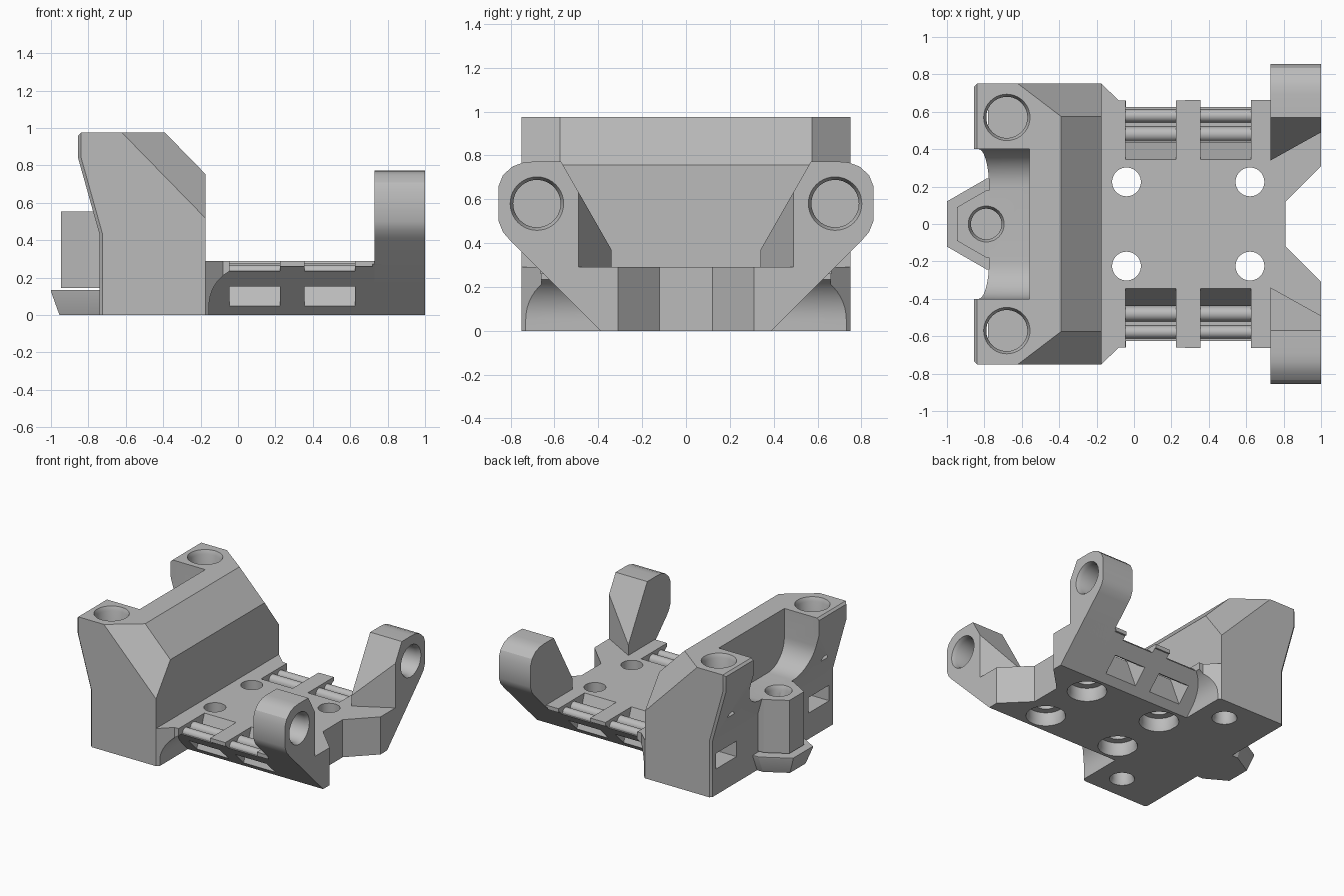
import bpy, bmesh, math
from mathutils import Vector

old = bpy.data.objects.get("Cube")
if old:
    bpy.data.objects.remove(old, do_unlink=True)

grey = bpy.data.materials.new("matte grey")
grey.use_nodes = True
grey.diffuse_color = (0.5, 0.5, 0.5, 1)
for node in grey.node_tree.nodes:
    if node.type == 'BSDF_PRINCIPLED':
        node.inputs["Base Color"].default_value = (0.5, 0.5, 0.5, 1)
        node.inputs["Roughness"].default_value = 0.6


def finish(name, bm):
    bmesh.ops.recalc_face_normals(bm, faces=bm.faces)
    me = bpy.data.meshes.new(name)
    bm.to_mesh(me)
    bm.free()
    me.materials.append(grey)
    ob = bpy.data.objects.new(name, me)
    bpy.context.collection.objects.link(ob)
    return ob


def place(axis, p, t):
    u, v = p
    return {'X': (t, u, v), 'Y': (u, t, v), 'Z': (u, v, t)}[axis]


def loft(name, axis, rings):
    """Solid through rings of 2D points, each ring at its own depths."""
    bm = bmesh.new()
    loops = [[bm.verts.new(place(axis, p, t)) for p, t in ring] for ring in rings]
    n = len(loops[0])
    for a, b in zip(loops, loops[1:]):
        for i in range(n):
            j = (i + 1) % n
            bm.faces.new((a[i], a[j], b[j], b[i]))
    bm.faces.new(loops[0])
    bm.faces.new(loops[-1])
    return finish(name, bm)


def prism(name, axis, pts, a, b):
    return loft(name, axis, [[(p, a) for p in pts], [(p, b) for p in pts]])


def box(name, x0, x1, y0, y1, z0, z1):
    return prism(name, 'Z', [(x0, y0), (x1, y0), (x1, y1), (x0, y1)], z0, z1)


def arc(cx, cy, r, a0, a1, n):
    return [(cx + r * math.cos(math.radians(a0 + (a1 - a0) * i / n)),
             cy + r * math.sin(math.radians(a0 + (a1 - a0) * i / n))) for i in range(n + 1)]


def bore(axis, centre, top, r, depth, lip=0.014, d=1):
    """Round hole cutter with a chamfered mouth."""
    rings = []
    for rad, t in ((r + lip, top + 0.05 * d), (r + lip, top),
                   (r, top - 0.03 * d), (r, top - depth * d)):
        rings.append([(p, t) for p in arc(*centre, rad, 0, 360, 40)[:-1]])
    return loft("bore_cutter", axis, rings)


def cut(ob, cutters, keep=False):
    for c in cutters:
        c.hide_render = True
        m = ob.modifiers.new("cut", 'BOOLEAN')
        m.operation, m.solver, m.object = 'DIFFERENCE', 'EXACT', c
    bpy.context.view_layer.update()
    me = bpy.data.meshes.new_from_object(ob.evaluated_get(bpy.context.evaluated_depsgraph_get()))
    ob.modifiers.clear()
    ob.data = me
    if not keep:
        for c in cutters:
            bpy.data.objects.remove(c, do_unlink=True)


# Tall housing with bevelled rear edges and clipped front corners
tower = prism("tower", 'Y', [(-0.74, 0), (-0.74, 0.43), (-0.855, 0.84), (-0.855, 0.975),
                             (-0.39, 0.975), (-0.175, 0.755), (-0.175, 0)], -0.75, 0.75)
bm = bmesh.new()
bm.from_mesh(tower.data)
rear = [e for e in bm.edges if all(v.co.x < -0.7 for v in e.verts)
        and (abs(e.verts[0].co.y - e.verts[1].co.y) < 0.01 or e.verts[0].co.z > 0.9)]
bmesh.ops.bevel(bm, geom=rear, offset=0.016, segments=1, affect='EDGES')
for s in (1, -1):
    cutp = bmesh.ops.bisect_plane(bm, geom=bm.verts[:] + bm.edges[:] + bm.faces[:],
                                  plane_co=(-0.39, 0.575 * s, 0.975),
                                  plane_no=Vector((0.0385, 0.0506 * s, 0.0376)).normalized(),
                                  clear_outer=True)
    bmesh.ops.holes_fill(bm, edges=[e for e in bm.edges if e.is_boundary])
bmesh.ops.recalc_face_normals(bm, faces=bm.faces)
bm.to_mesh(tower.data)
bm.free()

bay = ([(-0.4, 1.1)] + arc(-0.2, 0.755, 0.2, 180, 270, 10)
       + arc(0.2, 0.755, 0.2, 270, 360, 10) + [(0.4, 1.1)])
cutters = [prism("bay_cutter", 'X', bay, -1.1, -0.56)]
for s in (1, -1):
    cutters.append(bore('Z', (-0.68, 0.57 * s), 0.975, 0.11, 0.4))
    cutters.append(bore('Z', (-0.36, 0.56 * s), 0, 0.075, 0.28, d=-1))
    y = 0.565 * s
    cutters.append(box("slot_cutter", -0.9, -0.24, y - 0.125, y + 0.125, 0.2, 0.32))
cutters.append(bore('Z', (-0.79, 0), 0.555, 0.082, 0.25))
cut(tower, cutters)


# Rear mounting boss and its flared foot
def half_hex(r, back=-0.73):
    c, a = -0.79, r * math.sqrt(3) / 2
    return [(back, r), (c, r), (c - a, r / 2), (c - a, -r / 2), (c, -r), (back, -r)]


boss = prism("rear_boss", 'Z', half_hex(0.18), 0.145, 0.555)
cut(boss, [bore('Z', (-0.79, 0), 0.555, 0.082, 0.25)])
foot = loft("rear_foot", 'Z', [[(p, z) for p in half_hex(r)]
                               for r, z in ((0.19, 0), (0.242, 0.125), (0.242, 0.135))])

# Floor plate with end notch, undercut flanks, holes and strap windows
half = [(-0.175, 0.75), (-0.08, 0.66), (1, 0.665), (1, 0.31), (0.81, 0.12)]
plate = prism("floor_plate", 'Z', half + [(x, -y) for x, y in reversed(half)], 0, 0.29)
flank = ([(-0.155, -0.05)] + arc(0.055, 0.05, 0.21, 180, 90, 12)
         + [(0.72, 0.26), (0.72, 0.5), (1.1, 0.5), (1.1, -0.05)])
strap = [(0.345, 0.31), (0.345, 0.29), (0.44, 0.045), (0.62, 0.045), (0.62, 0.15),
         (0.545, 0.15), (0.47, 0.2), (0.44, 0.235), (0.44, 0.31)]
spans = ((-0.045, 0.225), (0.355, 0.625))
flanks, cutters = [], []
for s in (1, -1):
    flanks.append(loft("flank_cutter", 'Y', [[(p, s * (0.39 + p[1])) for p in flank],
                                             [(p, s) for p in flank]]))
    for x0, x1 in spans:
        cutters.append(prism("strap_cutter", 'X', [(s * y, z) for y, z in strap], x0, x1))
        ya, yb = sorted((0.43 * s, 0.75 * s))
        cutters.append(box("recess_cutter", x0, x1, ya, yb, 0.235, 0.4))
    for x in (-0.04, 0.62):
        cutters.append(bore('Z', (x, 0.225 * s), 0.3, 0.077, 0.4, 0))
        cutters.append(bore('Z', (x, 0.225 * s), 0, 0.13, 0.1, 0.01, -1))
cut(plate, flanks + cutters)

# Rounded bars that the straps wrap over
bars = []
for s, side in ((1, "left"), (-1, "right")):
    for x0, x1 in spans:
        for y, r in ((0.48, 0.04), (0.578, 0.034)):
            bars.append(prism(side + "_strap_bar", 'X',
                              arc(s * y, 0.235, r, 0, 180, 12), x0, x1))

# Raised arms with blind sockets
arm_profile = [(0.34, 0.1), (0.49, 0.1), (0.8, 0.41), (0.835, 0.45), (0.855, 0.5),
               (0.855, 0.66), (0.835, 0.71), (0.79, 0.75), (0.74, 0.768),
               (0.69, 0.772), (0.57, 0.772), (0.34, 0.37)]
arms = []
for s, side in ((1, "left"), (-1, "right")):
    arm = prism(side + "_arm", 'X', [(s * y, z) for y, z in arm_profile], 0.73, 1)
    wedge = [(0.7, 0.323 * s), (1.05, 0.518 * s), (1.05, 0.2 * s), (0.7, 0.2 * s)]
    cut(arm, [prism("wedge_cutter", 'Z', wedge, 0.05, 1),
              bore('X', (0.68 * s, 0.58), 1, 0.108, 0.2)])
    arms.append(arm)

# Smooth the curves, keep the edges crisp
bpy.ops.object.select_all(action='DESELECT')
for ob in [tower, boss, foot, plate] + bars + arms:
    ob.select_set(True)
    bpy.context.view_layer.objects.active = ob
bpy.ops.object.shade_smooth_by_angle(angle=math.radians(25))
